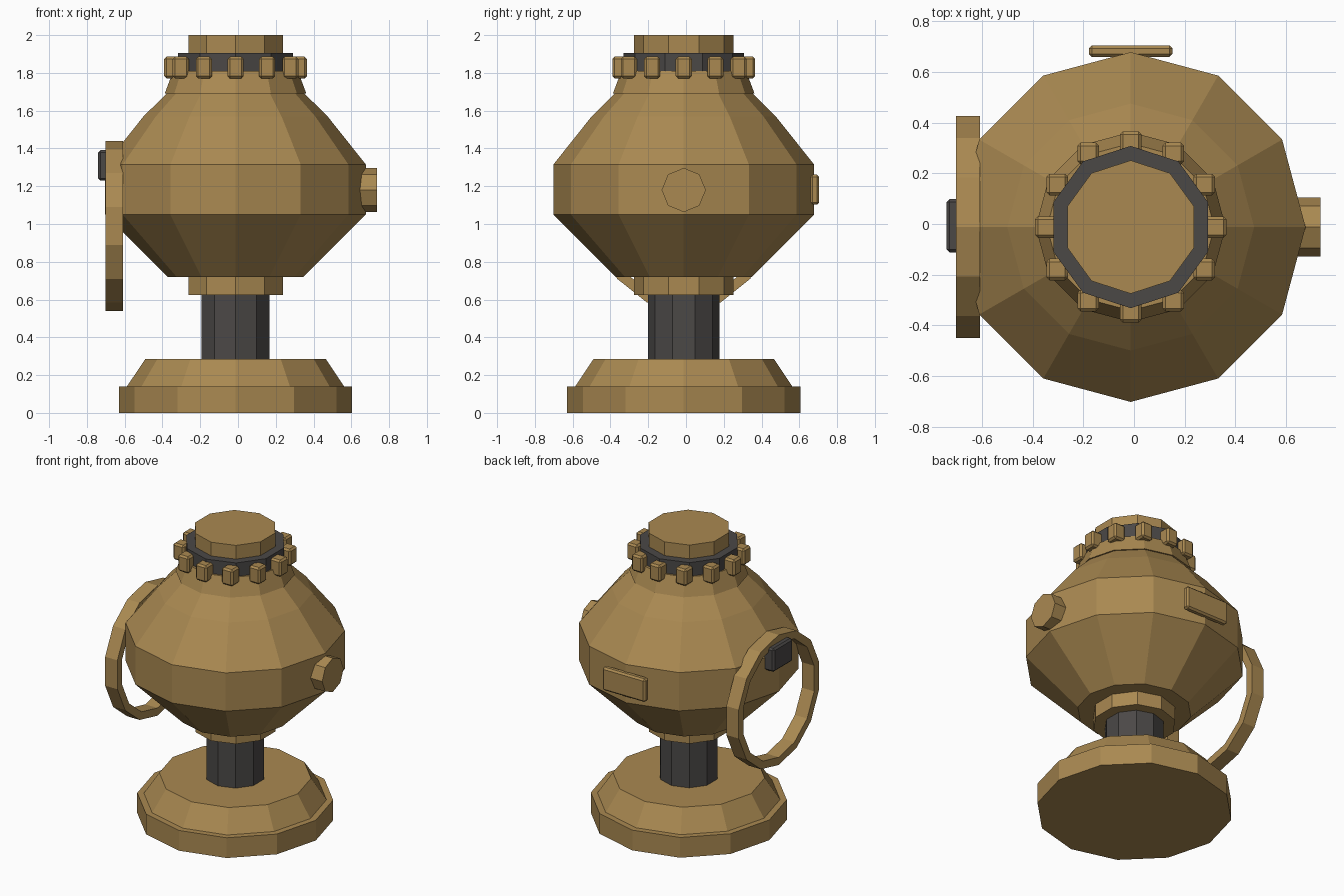
import bpy, bmesh
from math import sin, cos, pi
from mathutils import Matrix, Vector

if "Cube" in bpy.data.objects:
    bpy.data.objects.remove(bpy.data.objects["Cube"])

CENTRE = Vector((-0.013, -0.012, 0))


def material(name, colour):
    mat = bpy.data.materials.new(name)
    mat.use_nodes = True
    mat.diffuse_color = (*colour, 1)
    mat.node_tree.nodes["Principled BSDF"].inputs["Base Color"].default_value = (*colour, 1)
    return mat


BRASS = material("brass tan", (0.40, 0.25, 0.083))
DARK = material("dark grey", (0.07, 0.065, 0.062))


def finish(name, bm, mat):
    bmesh.ops.recalc_face_normals(bm, faces=bm.faces)
    mesh = bpy.data.meshes.new(name)
    bm.to_mesh(mesh)
    bm.free()
    mesh.materials.append(mat)
    obj = bpy.data.objects.new(name, mesh)
    bpy.context.collection.objects.link(obj)
    return obj


def lathe(name, profile, sides, mat, closed=False, matrix=Matrix.Translation(CENTRE)):
    """Spin (radius, height) points; an open profile gets flat end caps."""
    bm = bmesh.new()
    angles = [pi / 2 + 2 * pi * i / sides for i in range(sides)]
    rings = [[bm.verts.new((r * cos(a), r * sin(a), z)) for a in angles] for r, z in profile]
    pairs = list(zip(rings, rings[1:]))
    if closed:
        pairs.append((rings[-1], rings[0]))
    else:
        bm.faces.new(rings[0])
        bm.faces.new(rings[-1])
    for low, high in pairs:
        for i in range(sides):
            j = (i + 1) % sides
            bm.faces.new((low[i], low[j], high[j], high[i]))
    bm.transform(matrix)
    return finish(name, bm, mat)


def block(name, centre, size, mat, bevel=0.012):
    bm = bmesh.new()
    bmesh.ops.create_cube(bm, size=1)
    bm.transform(Matrix.Translation(centre) @ Matrix.Diagonal((*size, 1)))
    obj = finish(name, bm, mat)
    mod = obj.modifiers.new("bevel", "BEVEL")
    mod.width = bevel
    mod.segments = 1
    return obj


# Stand
lathe("base", [(0.617, 0), (0.617, 0.14), (0.575, 0.14), (0.478, 0.285)], 12, BRASS)
lathe("pillar", [(0.189, 0.27), (0.189, 0.65)], 10, DARK)
lathe("lower_collar", [(0.263, 0.625), (0.263, 0.74)], 10, BRASS)

# Body and neck
lathe("body", [(0.36, 0.72), (0.69, 1.05), (0.69, 1.315), (0.487, 1.57), (0.34, 1.715)], 12, BRASS)
lathe("neck_collar", [(0.375, 1.69), (0.33, 1.81)], 12, BRASS)
lathe("neck_ring", [(0.32, 1.78), (0.32, 1.905)], 10, DARK)
lathe("cap", [(0.263, 1.88), (0.263, 2.0)], 10, BRASS)

# Studs around the neck
for i in range(12):
    a = i * pi / 6
    place = CENTRE + Vector((0.335 * cos(a), 0.335 * sin(a), 1.828))
    block(f"stud_{i + 1}", place, (0.085, 0.085, 0.115), BRASS)

# Ring handle, standing on its edge at the side
side = Matrix(((0, 0, 1), (1, 0, 0), (0, 1, 0))).to_4x4()
lathe("handle", [(0.45, -0.047), (0.45, 0.047), (0.397, 0.047), (0.397, -0.047)], 14, BRASS,
      closed=True, matrix=Matrix.Translation((-0.655, -0.012, 0.99)) @ side)
block("handle_mount", (-0.69, -0.007, 1.31), (0.1, 0.21, 0.162), DARK)

# Knob and rear plate
lathe("side_knob", [(0.117, -0.1), (0.117, 0)], 8, BRASS,
      matrix=Matrix.Translation((0.735, -0.012, 1.18)) @ side)
block("rear_plate", (-0.013, 0.682, 1.182), (0.33, 0.046, 0.16), BRASS)
